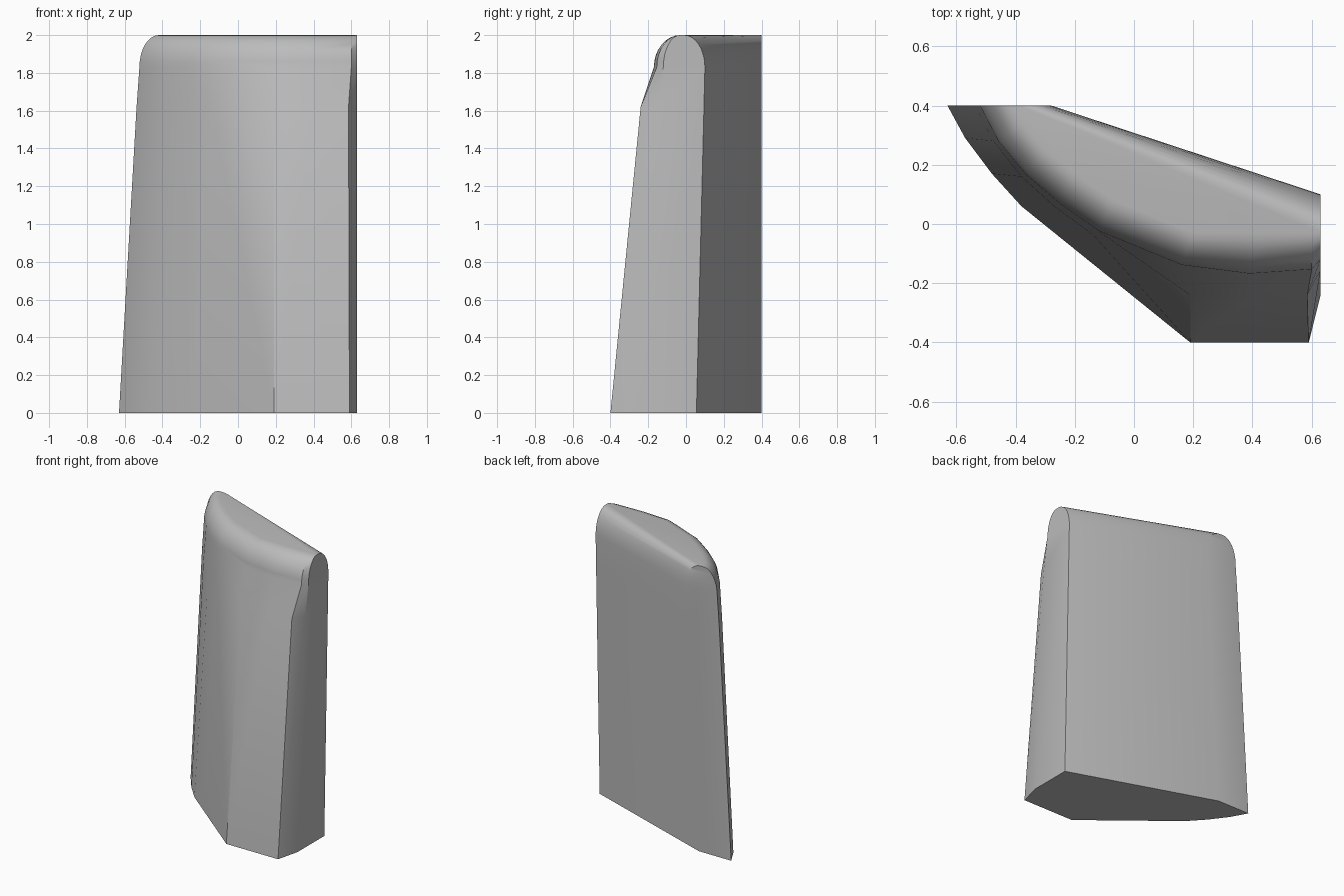
import bpy, bmesh
from math import sin, cos, pi, radians
from mathutils import Vector

cube = bpy.data.objects.get("Cube")
if cube:
    bpy.data.objects.remove(cube, do_unlink=True)

# One flat grey
grey = bpy.data.materials.new("plain grey")
grey.use_nodes = True
colour = (0.5, 0.5, 0.5, 1)
grey.diffuse_color = colour
grey.node_tree.nodes["Principled BSDF"].inputs["Base Color"].default_value = colour

# Outlines, from the back corner along the curved side, the front and the end
base = [(-.63, .4), (-.57, .29), (-.48, .17), (-.38, .06), (-.25, -.045),
        (.19, -.4), (.4, -.4), (.59, -.4), (.63, -.24), (.63, .055), (-.38, .4)]
bend = [(-.537, .4), (-.475, .28), (-.38, .16), (-.27, .06), (-.14, -.035),
        (.19, -.24), (.4, -.24), (.585, -.24), (.63, -.155), (.63, .095), (-.29, .4)]
shoulder = [(-.522, .4), (-.46, .28), (-.365, .165), (-.255, .07), (-.12, -.025),
            (.16, -.14), (.39, -.17), (.6, -.155), (.63, -.12), (.63, .1), (-.28, .4)]
ridge = [(-.42, .4), (-.38, .34), (-.3, .25), (-.2, .17), (-.07, .08),
         (.2, -.03), (.4, -.03), (.6, -.03), (.63, -.03), (.63, -.01), (-.39, .4)]


def ring(outline, z):
    return [Vector((x, y, z)) for x, y in outline]


# Straight tapering body, then a quarter round up to the ridge
low, high = 1.83, 2.0
rings = [ring(base, 0), ring(bend, 1.62)]
steps = 8
for i in range(steps + 1):
    a = pi / 2 * i / steps
    side, top = ring(shoulder, low), ring(ridge, low)
    rings.append([s.lerp(t, 1 - cos(a)) + Vector((0, 0, (high - low) * sin(a)))
                  for s, t in zip(side, top)])

# Loft the outlines into one closed solid
bm = bmesh.new()
loops = [[bm.verts.new(p) for p in r] for r in rings]
count = len(base)
for lower, upper in zip(loops, loops[1:]):
    for i in range(count):
        j = (i + 1) % count
        if i in (3, 4):  # creases fan out from the front foot
            bm.faces.new((lower[i], lower[j], upper[i]))
            bm.faces.new((lower[j], upper[j], upper[i]))
        else:
            bm.faces.new((lower[i], lower[j], upper[j], upper[i]))
bm.faces.new(loops[0][::-1])
bm.faces.new(loops[-1])
bmesh.ops.recalc_face_normals(bm, faces=bm.faces)

mesh = bpy.data.meshes.new("tapered_block")
bm.to_mesh(mesh)
bm.free()
mesh.materials.append(grey)
block = bpy.data.objects.new("tapered_block", mesh)
bpy.context.collection.objects.link(block)
bpy.context.view_layer.objects.active = block
block.select_set(True)
bpy.ops.object.shade_smooth_by_angle(angle=radians(30))
